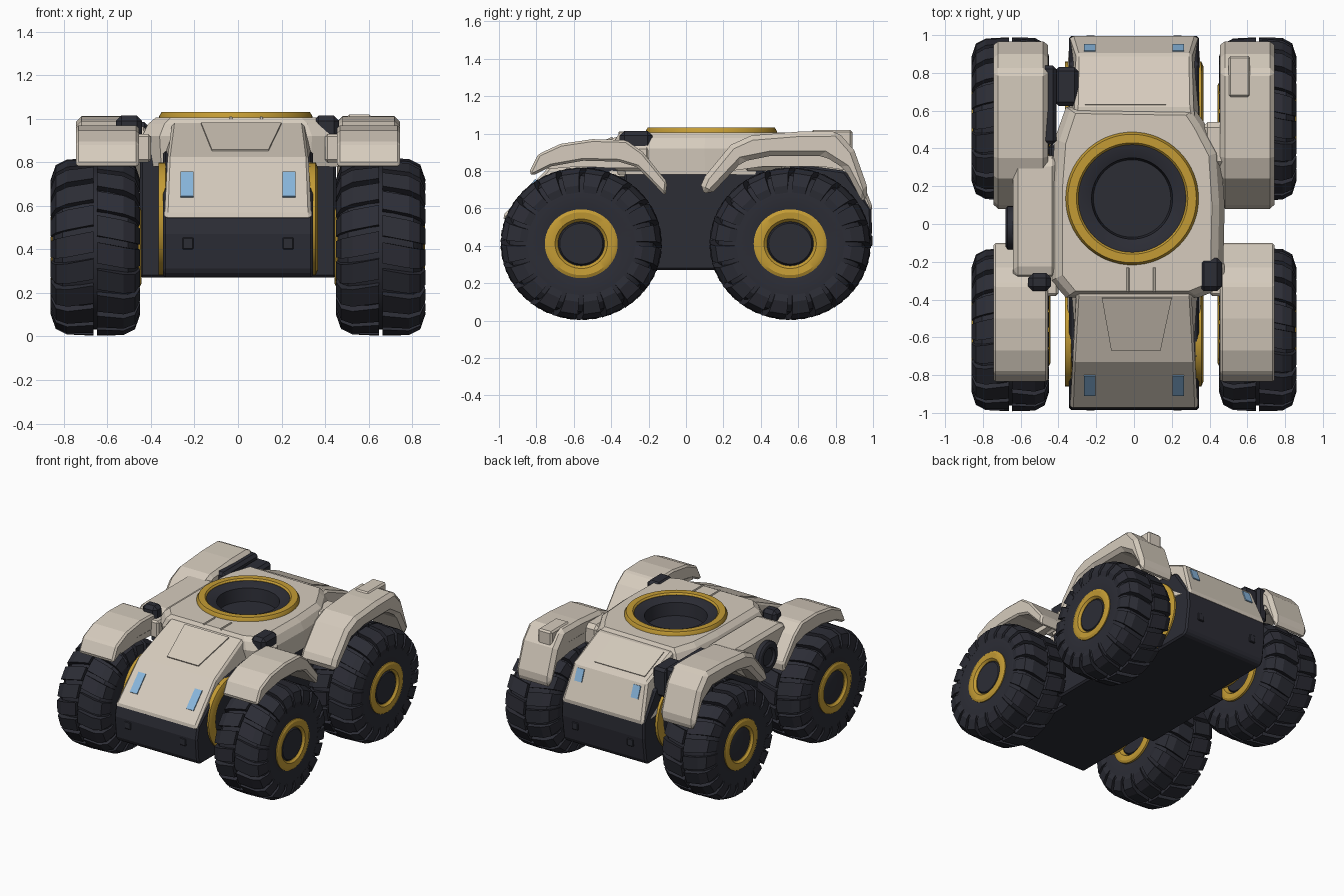
import bpy, bmesh, math
from mathutils import Vector

if "Cube" in bpy.data.objects:
    bpy.data.objects.remove(bpy.data.objects["Cube"])


def material(name, rgb):
    m = bpy.data.materials.new(name)
    m.diffuse_color = (*rgb, 1)
    m.use_nodes = True
    m.node_tree.nodes["Principled BSDF"].inputs["Base Color"].default_value = m.diffuse_color
    return m


SAND = material("sand armour", (0.67, 0.60, 0.51))
DARK = material("dark rubber and metal", (0.025, 0.026, 0.036))
GOLD = material("gold trim", (0.55, 0.33, 0.035))
BLUE = material("blue lamp", (0.25, 0.47, 0.72))


def finish(name, bm, mat, bevel=0, smooth=False):
    bmesh.ops.recalc_face_normals(bm, faces=bm.faces)
    me = bpy.data.meshes.new(name)
    bm.to_mesh(me)
    bm.free()
    ob = bpy.data.objects.new(name, me)
    bpy.context.collection.objects.link(ob)
    me.materials.append(mat)
    if bevel:
        b = ob.modifiers.new("bevel", "BEVEL")
        b.width, b.segments, b.limit_method, b.angle_limit = bevel, 1, "ANGLE", 0.5
    if smooth:
        bpy.ops.object.select_all(action="DESELECT")
        ob.select_set(True)
        bpy.context.view_layer.objects.active = ob
        bpy.ops.object.shade_smooth_by_angle(angle=math.radians(32))
    return ob


def add_loft(bm, rings):
    """Join point rings of equal length and cap both ends."""
    vs = [[bm.verts.new(p) for p in r] for r in rings]
    n = len(vs[0])
    for a, b in zip(vs, vs[1:]):
        for i in range(n):
            bm.faces.new((a[i], a[(i + 1) % n], b[(i + 1) % n], b[i]))
    bm.faces.new(vs[0][::-1])
    bm.faces.new(vs[-1])


def loft(name, rings, mat, bevel=0):
    bm = bmesh.new()
    add_loft(bm, rings)
    return finish(name, bm, mat, bevel)


def prism(name, profile, x0, x1, mat, bevel=0):
    """Extrude a (y, z) side profile from x0 to x1."""
    return loft(name, [[(x, y, z) for y, z in profile] for x in (x0, x1)], mat, bevel)


def box(name, x, y, z, mat, bevel=0.012):
    return prism(name, [(y[0], z[0]), (y[1], z[0]), (y[1], z[1]), (y[0], z[1])], x[0], x[1], mat, bevel)


def lathe(name, profile, centre, axis, mat, seg=48, closed=False, squash=1):
    """Turn (radius, height) points around the x or z axis."""
    bm = bmesh.new()
    c = Vector(centre)
    rings = []
    for r, h in profile:
        ring = []
        for i in range(seg):
            a = 2 * math.pi * i / seg
            u, v = r * math.cos(a), r * math.sin(a)
            ring.append(bm.verts.new(c + Vector((h, u, v * squash) if axis == "x" else (u, v, h))))
        rings.append(ring)
    pairs = list(zip(rings, rings[1:])) + ([(rings[-1], rings[0])] if closed else [])
    for a, b in pairs:
        for i in range(seg):
            bm.faces.new((a[i], a[(i + 1) % seg], b[(i + 1) % seg], b[i]))
    if not closed:
        bm.faces.new(rings[0][::-1])
        bm.faces.new(rings[-1])
    return finish(name, bm, mat, smooth=True)


def plate(name, p, q, xp, xq, mat, t=0.008):
    """Thin plate on a slope running from (y, z) p to q."""
    d = Vector((q[0] - p[0], q[1] - p[1])).normalized()
    n = Vector((-d.y, d.x))
    if n.y < 0:
        n = -n
    rings = []
    for k in (-0.001, t):
        o = n * k
        rings.append([(xp[0], p[0] + o.x, p[1] + o.y), (xp[1], p[0] + o.x, p[1] + o.y),
                      (xq[1], q[0] + o.x, q[1] + o.y), (xq[0], q[0] + o.x, q[1] + o.y)])
    return loft(name, rings, mat)


# Wheels (slightly squashed): tyre, tread blocks, gold rims, hub
LUG = [(0.008, 0.36), (0.008, 0.432), (0.13, 0.428), (0.182, 0.4), (0.205, 0.33), (0.2, 0.29), (0.17, 0.32)]
TYRE = [(0.15, -0.18), (0.2, -0.19), (0.29, -0.198), (0.345, -0.187), (0.385, -0.15), (0.4, -0.06)]
TYRE += [(r, -x) for r, x in reversed(TYRE)]
COUNT, SQ = 20, 0.945
for sx in (-1, 1):
    for cy, end in ((-0.56, "front"), (0.557, "rear")):
        tag = f"{end}_{'right' if sx > 0 else 'left'}"
        c = Vector((sx * 0.655, cy, 0.411))
        lathe(tag + "_tyre", TYRE, c, "x", DARK, squash=SQ)
        bm = bmesh.new()
        pitch = 2 * math.pi / COUNT
        for side in (-1, 1):
            for i in range(COUNT):
                rings = []
                for w in (-0.38, 0.38):
                    ring = []
                    for x, r in LUG:
                        a = pitch * (i + w + side * 0.2 + x * 1.5)
                        ring.append(c + Vector((side * x, r * math.cos(a), r * math.sin(a) * SQ)))
                    rings.append(ring)
                add_loft(bm, rings)
        finish(tag + "_tread", bm, DARK)
        for s in (-1, 1):
            e = 0.008 if s != sx else 0
            lathe(tag + "_rim", [(0.125, s * 0.16), (0.195, s * 0.16), (0.195, s * (0.196 + e)), (0.178, s * (0.204 + e)),
                                 (0.14, s * (0.2 + e)), (0.125, s * 0.185)], c, "x", GOLD, closed=True, squash=SQ)
        lathe(tag + "_hub", [(0.1, -0.185), (0.126, -0.175), (0.126, 0.175), (0.115, 0.19), (0.1, 0.19)],
              c, "x", DARK, 32, squash=SQ)
        # Gold axle collar on the hull side, with a dark centre
        cc = (sx * 0.345, 0.6 * (-1 if cy < 0 else 1), 0.54)
        lathe(tag + "_collar", [(0.26, -0.02), (0.26, 0.012), (0.235, 0.022), (0.19, 0.022), (0.19, -0.02)],
              cc, "x", GOLD, 40, True)
        lathe(tag + "_collar_core", [(0.19, -0.015), (0.19, 0.015)], cc, "x", DARK, 40)

# Dark hull
prism("hull", [(-0.965, 0.56), (-0.985, 0.47), (-0.97, 0.3), (-0.94, 0.27), (0.94, 0.27), (0.97, 0.3), (0.995, 0.48),
               (0.99, 0.6), (0.85, 0.8), (0.5, 0.85), (-0.4, 0.85), (-0.7, 0.78)], -0.345, 0.345, DARK, 0.012)
box("hull_middle", (-0.45, 0.45), (-0.33, 0.42), (0.27, 0.88), DARK)
for sx in (-1, 1):
    for y in (-0.975, 0.985):
        box("hull_bolt", (sx * 0.23 - 0.025, sx * 0.23 + 0.025), (y - 0.012, y + 0.012), (0.4, 0.455), DARK, 0.004)


# Sloped front and rear shells, narrower at the top
def shell(name, pts, half_widths):
    rings = [[(s * w, y, z) for (y, z), w in zip(pts, half_widths)] for s in (-1, 1)]
    return loft(name, rings, SAND, 0.016)


shell("hood", [(-0.28, 0.985), (-0.38, 0.98), (-0.73, 0.825), (-0.98, 0.56), (-0.97, 0.535), (-0.8, 0.56), (-0.4, 0.76),
               (-0.28, 0.76)], [0.3, 0.305, 0.325, 0.335, 0.34, 0.352, 0.352, 0.352])
shell("rear_shell", [(0.5, 0.985), (0.62, 0.98), (0.9, 0.86), (1.0, 0.6), (0.985, 0.575), (0.85, 0.6), (0.6, 0.76),
                     (0.5, 0.76)], [0.33, 0.31, 0.305, 0.335, 0.345, 0.352, 0.352, 0.352])
plate("hood_panel", (-0.39, 0.976), (-0.67, 0.852), (-0.17, 0.2), (-0.12, 0.14), SAND)
plate("rear_panel", (0.63, 0.976), (0.86, 0.877), (-0.26, 0.17), (-0.26, 0.16), SAND, 0.006)
for sx in (-1, 1):
    xs = sorted((sx * 0.205, sx * 0.265))
    plate("front_lamp", (-0.80, 0.751), (-0.905, 0.639), xs, xs, BLUE)
    plate("rear_lamp", (0.912, 0.829), (0.945, 0.743), xs, xs, BLUE)

# Deck with a round well
outline = [(-0.36, -0.39), (0.34, -0.39), (0.47, -0.34), (0.48, 0.1), (0.46, 0.38), (0.37, 0.54), (0.32, 0.61),
           (-0.36, 0.62), (-0.42, 0.45), (-0.44, 0.2), (-0.44, -0.3)]


def level(z, kx, ky):
    return [(x * kx, 0.12 + (y - 0.12) * ky, z) for x, y in outline]


deck = loft("deck", [level(0.78, 0.98, 0.96), level(0.92, 1, 1), level(0.975, 0.94, 0.97), level(1.005, 0.86, 0.93)], SAND)
RING = (-0.01, 0.135, 0)
cutter = lathe("well_cutter", [(0.285, 0.885), (0.285, 1.2)], RING, "z", DARK)
cutter.hide_render = True
cutter.hide_viewport = True
hole = deck.modifiers.new("well", "BOOLEAN")
hole.operation, hole.object, hole.solver = "DIFFERENCE", cutter, "EXACT"
lathe("turret_ring", [(0.285, 0.97), (0.352, 0.97), (0.352, 1.012), (0.34, 1.032), (0.295, 1.032), (0.285, 1.02)],
      RING, "z", GOLD, 64, True)
lathe("turret_well", [(0.29, 0.87), (0.29, 1.018), (0.275, 1.018), (0.215, 0.995), (0.205, 0.9), (0.02, 0.9)],
      RING, "z", DARK, 64)
for sx in (-1, 1):
    box("deck_strip", sorted((sx * 0.07 + 0.03, sx * 0.07 + 0.045)), (-0.36, -0.23), (0.98, 1.01), SAND, 0.003)

# Wheel-arch fenders, each with a deeper inner lip
FRONT = [(-0.84, 0.79), (-0.79, 0.89), (-0.67, 0.945), (-0.5, 0.97), (-0.32, 0.965), (-0.23, 0.9), (-0.1, 0.74),
         (-0.11, 0.665), (-0.26, 0.82), (-0.36, 0.85), (-0.55, 0.855), (-0.72, 0.825), (-0.82, 0.775)]
REAR = [(0.07, 0.70), (0.1, 0.77), (0.24, 0.94), (0.35, 0.99), (0.6, 1.01), (0.81, 1.012), (0.9, 0.91), (0.975, 0.7),
        (0.95, 0.62), (0.85, 0.81), (0.74, 0.88), (0.45, 0.88), (0.3, 0.85), (0.13, 0.67)]
for sx in (-1, 1):
    prism("front_fender", FRONT, sx * 0.455, sx * 0.745, SAND, 0.026)
    prism("front_fender_lip", [(-0.74, 0.81), (-0.7, 0.9), (-0.33, 0.93), (-0.24, 0.82), (-0.4, 0.815), (-0.56, 0.825)],
          sx * 0.46, sx * 0.52, SAND)
    prism("rear_fender", REAR, sx * 0.455, sx * 0.745, SAND, 0.026)
    prism("rear_fender_lip", [(0.24, 0.8), (0.3, 0.92), (0.8, 0.95), (0.88, 0.8), (0.72, 0.825), (0.42, 0.825)],
          sx * 0.46, sx * 0.52, SAND)
    # Shoulders tying fenders to the deck
    box("front_shoulder", sorted((sx * 0.4, sx * 0.48)), (-0.38, -0.2), (0.8, 0.93), SAND)
box("rear_fender_block", (0.5, 0.615), (0.67, 0.89), (0.9, 1.02), SAND)
box("rear_right_shoulder", (0.36, 0.5), (0.3, 0.54), (0.8, 0.965), SAND, 0.03)

# Left side pod with a round cap
prism("side_pod", [(-0.29, 0.83), (-0.13, 0.67), (0.12, 0.67), (0.35, 0.84), (0.37, 0.92), (0.33, 0.965), (-0.25, 0.965),
                   (-0.29, 0.93)], -0.64, -0.41, SAND, 0.025)
lathe("side_cap", [(0.115, 0.02), (0.115, -0.03), (0.1, -0.04), (0.07, -0.04), (0.06, -0.025), (0.02, -0.025)],
      (-0.64, -0.02, 0.80), "x", DARK, 32)

# Dark joint boxes around the deck
box("front_right_joint", (0.345, 0.465), (-0.355, -0.18), (0.88, 1.015), DARK, 0.025)
box("front_left_joint", (-0.56, -0.44), (-0.355, -0.26), (0.88, 1.015), DARK, 0.025)
box("rear_left_rail", (-0.495, -0.41), (0.42, 0.84), (0.72, 0.985), DARK, 0.02)
box("rear_left_joint", (-0.42, -0.295), (0.625, 0.83), (0.74, 0.955), DARK, 0.02)
